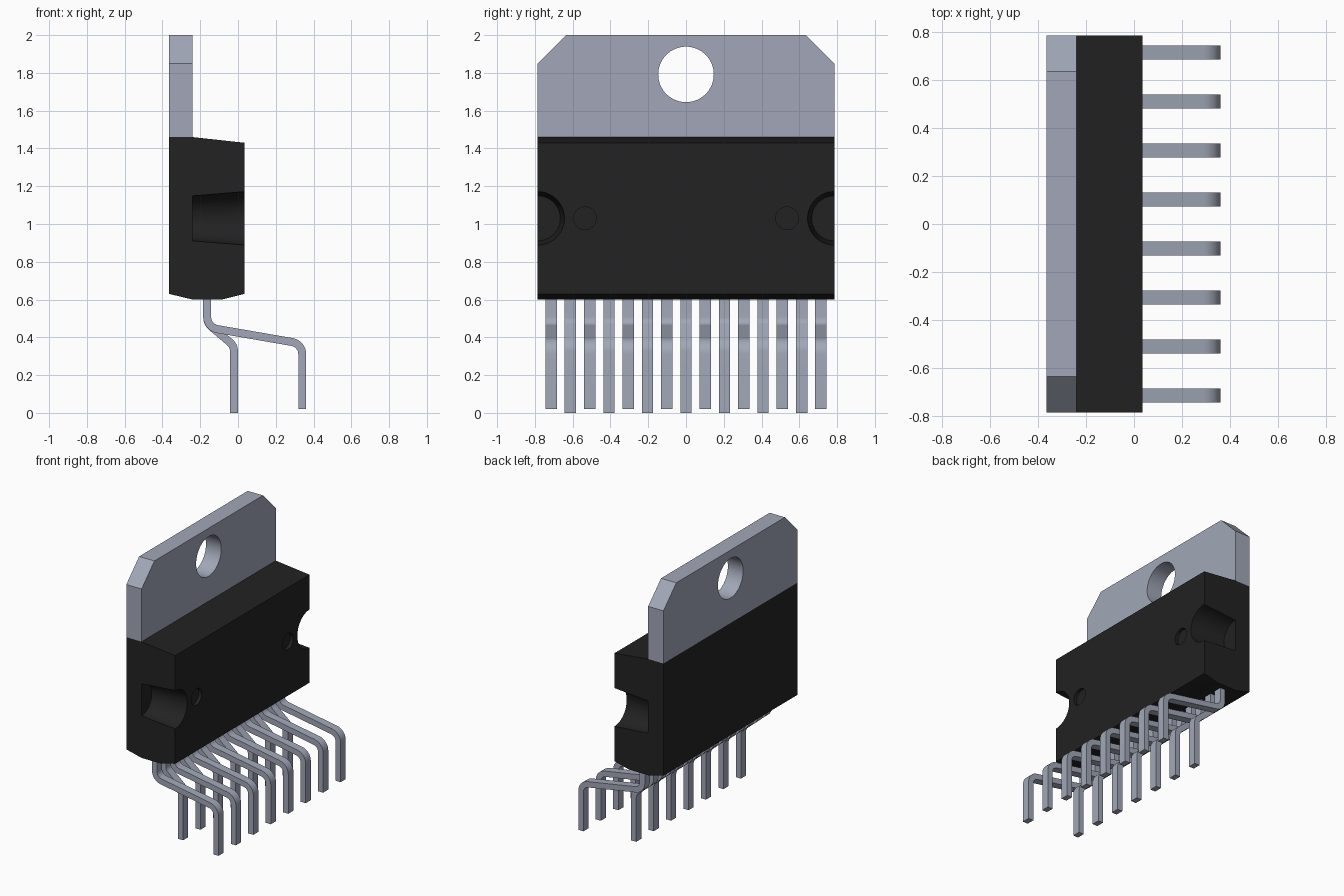
import bpy, bmesh, math
from mathutils import Vector

if "Cube" in bpy.data.objects:
    bpy.data.objects.remove(bpy.data.objects["Cube"], do_unlink=True)


def make_material(name, rgb):
    mat = bpy.data.materials.new(name)
    mat.use_nodes = True
    mat.diffuse_color = (*rgb, 1)
    mat.node_tree.nodes["Principled BSDF"].inputs["Base Color"].default_value = (*rgb, 1)
    return mat


metal = make_material("tinned metal", (0.36, 0.39, 0.48))
plastic = make_material("black plastic", (0.016, 0.016, 0.016))

HALF = 0.785    # half width of body and tab
BACK = -0.365   # rear face
STEP = -0.24    # front of tab and floor of the side notches
FRONT = 0.035   # front face of the plastic


def prism(name, points, axis, start, end, mat):
    """Extrude a closed outline along x or y; points are (y, z) or (x, z)."""
    bm = bmesh.new()
    place = (lambda p: (start, *p)) if axis == "x" else (lambda p: (p[0], start, p[1]))
    face = bm.faces.new([bm.verts.new(place(p)) for p in points])
    moved = bmesh.ops.extrude_face_region(bm, geom=[face])["geom"]
    shift = Vector((end - start, 0, 0)) if axis == "x" else Vector((0, end - start, 0))
    bmesh.ops.translate(bm, vec=shift, verts=[g for g in moved if isinstance(g, bmesh.types.BMVert)])
    bmesh.ops.recalc_face_normals(bm, faces=bm.faces)
    mesh = bpy.data.meshes.new(name)
    bm.to_mesh(mesh)
    bm.free()
    mesh.materials.append(mat)
    obj = bpy.data.objects.new(name, mesh)
    bpy.context.collection.objects.link(obj)
    return obj


def select(obj):
    bpy.ops.object.select_all(action="DESELECT")
    obj.select_set(True)
    bpy.context.view_layer.objects.active = obj


def smooth(obj):
    select(obj)
    bpy.ops.object.shade_smooth_by_angle(angle=math.radians(25))


def bore(target, y, z, x0, x1, r0, r1):
    """Cut a round, optionally tapered, hole along x."""
    bpy.ops.mesh.primitive_cone_add(vertices=64, radius1=r0, radius2=r1, depth=x1 - x0,
                                    location=((x0 + x1) / 2, y, z), rotation=(0, math.pi / 2, 0))
    cutter = bpy.context.object
    cutter.name = "hole_cutter"
    cutter.hide_render = True
    cutter.data.materials.append(target.data.materials[0])
    select(target)
    mod = target.modifiers.new("bore", "BOOLEAN")
    mod.operation, mod.solver, mod.object = "DIFFERENCE", "EXACT", cutter
    bpy.ops.object.modifier_apply(modifier=mod.name)
    bpy.data.objects.remove(cutter, do_unlink=True)


# Plastic body with side notches and shallow round dimples
body = prism("plastic_body",
             [(BACK, 1.46), (STEP, 1.46), (FRONT, 1.43), (FRONT, 0.63),
              (-0.085, 0.6), (STEP, 0.6), (BACK, 0.63)],
             "y", -HALF, HALF, plastic)
for side in (-1, 1):
    bore(body, side * HALF, 1.03, STEP, FRONT + 0.02, 0.119, 0.143)
    bore(body, side * 0.535, 1.03, FRONT - 0.025, FRONT + 0.02, 0.06, 0.06)
smooth(body)

# Metal mounting tab with clipped corners and a screw hole
tab = prism("mounting_tab",
            [(-HALF, 1.46), (HALF, 1.46), (HALF, 1.85), (0.635, 2), (-0.635, 2), (-HALF, 1.85)],
            "x", BACK, STEP, metal)
bore(tab, 0, 1.792, BACK - 0.1, STEP + 0.1, 0.147, 0.147)
smooth(tab)


def lead_outline(path, thickness, radius, steps=8):
    """Outline of a bent strip whose corners are rounded along its centre line."""
    path = [Vector(p) for p in path]
    left, right = [], []

    def add(point, direction):
        normal = Vector((-direction.y, direction.x)) * thickness / 2
        left.append(point + normal)
        right.append(point - normal)

    add(path[0], (path[1] - path[0]).normalized())
    for a, b, c in zip(path, path[1:], path[2:]):
        d0, d1 = (b - a).normalized(), (c - b).normalized()
        turn = math.atan2(d0.x * d1.y - d0.y * d1.x, d0.dot(d1))
        sign = math.copysign(1, turn)
        start = b - d0 * radius * math.tan(abs(turn) / 2)
        centre = start + Vector((-d0.y, d0.x)) * radius * sign
        for i in range(steps + 1):
            t = turn * i / steps
            d = Vector((d0.x * math.cos(t) - d0.y * math.sin(t),
                        d0.x * math.sin(t) + d0.y * math.cos(t)))
            add(centre - Vector((-d.y, d.x)) * radius * sign, d)
    add(path[-1], (path[-1] - path[-2]).normalized())
    return left + right[::-1]


# Fifteen leads, alternating between the long and the short bend
ROOT = -0.163
long_bend = lead_outline([(ROOT, 0.62), (ROOT, 0.453), (0.34, 0.366), (0.34, 0.02)], 0.042, 0.065)
short_bend = lead_outline([(ROOT, 0.62), (ROOT, 0.475), (-0.021, 0.355), (-0.021, 0)], 0.042, 0.065)
for i in range(15):
    y = (i - 7) * 0.102
    kind, outline = ("short_lead", short_bend) if i % 2 else ("long_lead", long_bend)
    smooth(prism(f"{kind}_{i + 1}", outline, "y", y - 0.03, y + 0.03, metal))
